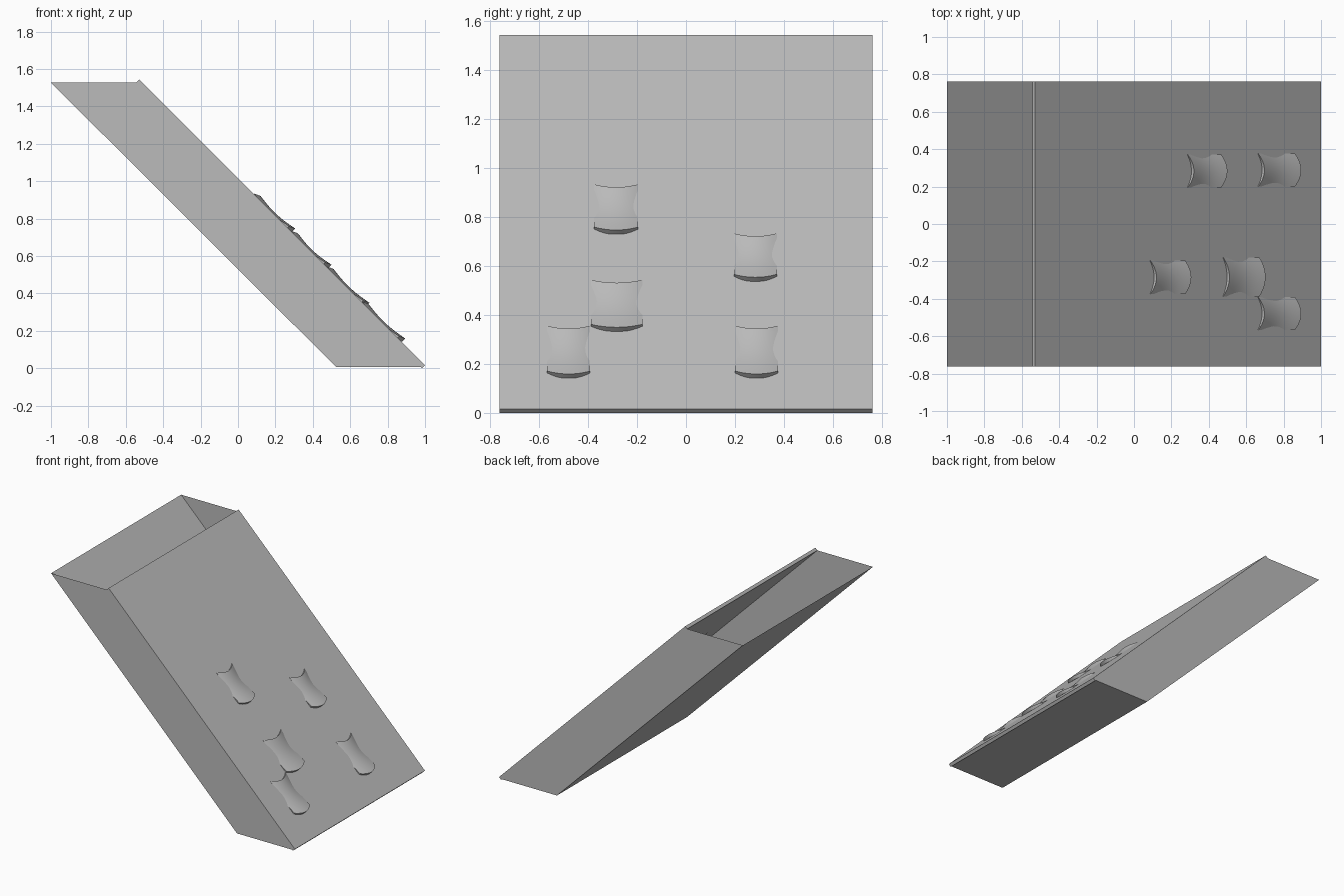
import bpy, bmesh, math
from mathutils import Vector

cube = bpy.data.objects.get("Cube")
if cube:
    bpy.data.objects.remove(cube, do_unlink=True)

grey = bpy.data.materials.new("plain_grey")
grey.use_nodes = True
grey.diffuse_color = (0.5, 0.5, 0.5, 1)
grey.node_tree.nodes["Principled BSDF"].inputs["Base Color"].default_value = (0.5, 0.5, 0.5, 1)

HALF = 0.762                                   # half the width in y
DOWN = Vector((1, 0, -1)).normalized()         # along the slope
OUT = Vector((1, 0, 1)).normalized()           # away from the slope


def add_object(name, bm):
    mesh = bpy.data.meshes.new(name)
    bm.to_mesh(mesh)
    bm.free()
    obj = bpy.data.objects.new(name, mesh)
    bpy.context.collection.objects.link(obj)
    mesh.materials.append(grey)
    return obj


def prism(name, profile, open_sides=()):
    """Extrude an x-z profile across y, leaving out the listed edges."""
    bm = bmesh.new()
    front, back = [[bm.verts.new((x, y, z)) for x, z in profile] for y in (-HALF, HALF)]
    bm.faces.new(front)
    bm.faces.new(back[::-1])
    n = len(profile)
    for i in range(n):
        if i not in open_sides:
            j = (i + 1) % n
            bm.faces.new((front[j], front[i], back[i], back[j]))
    return add_object(name, bm)


# Leaning chute: floor, back and two sides, open on top and under the panel
prism("chute_body", [(0.525, 0.006), (0.978, 0.006), (-0.543, 1.527), (-1, 1.527)], (1, 2))

# Thin sloping front panel
prism("front_panel", [(0.984, 0), (1, 0.016), (-0.528, 1.543), (-0.544, 1.527)])


def tile(name, x, y, half_width, length):
    """Arched shingle with a crescent upper edge and a rounded lower edge."""
    rows, cols, thick = 10, 12, 0.024
    start = Vector((x, y, 1.016 - x))
    bm = bmesh.new()
    grid = {}
    for i in range(rows + 1):
        t = i / rows
        for j in range(cols + 1):
            v = 2 * j / cols - 1
            arch = 1 - v * v
            # sags in the middle and lifts at the lower end
            height = 0.003 + 0.008 * t - 0.013 * math.sin(math.pi * t) + 0.015 * arch
            p = start + DOWN * (length * t + 0.032 * arch) + Vector((0, half_width * v, 0))
            for side in (0, 1):
                grid[i, j, side] = bm.verts.new(p + OUT * (height - thick * side))
    for i in range(rows):
        for j in range(cols):
            for side in (0, 1):
                bm.faces.new([grid[a, b, side] for a, b in
                              ((i, j), (i + 1, j), (i + 1, j + 1), (i, j + 1))])
    # Close the rim
    rim = ([(0, j) for j in range(cols)] + [(i, cols) for i in range(rows)]
           + [(rows, j) for j in range(cols, 0, -1)] + [(i, 0) for i in range(rows, 0, -1)])
    for a, b in zip(rim, rim[1:] + rim[:1]):
        bm.faces.new((grid[(*a, 0)], grid[(*b, 0)], grid[(*b, 1)], grid[(*a, 1)]))
    bmesh.ops.recalc_face_normals(bm, faces=bm.faces)
    obj = add_object(name, bm)
    bpy.ops.object.select_all(action="DESELECT")
    obj.select_set(True)
    bpy.context.view_layer.objects.active = obj
    bpy.ops.object.shade_smooth_by_angle(angle=math.radians(35))


# Five shingles scattered over the lower half of the panel
tile("shingle_top_right", 0.085, -0.285, 0.09, 0.255)
tile("shingle_top_left", 0.285, 0.283, 0.088, 0.245)
tile("shingle_middle_right", 0.475, -0.283, 0.105, 0.265)
tile("shingle_low_left", 0.662, 0.288, 0.088, 0.27)
tile("shingle_low_right", 0.662, -0.479, 0.088, 0.27)
